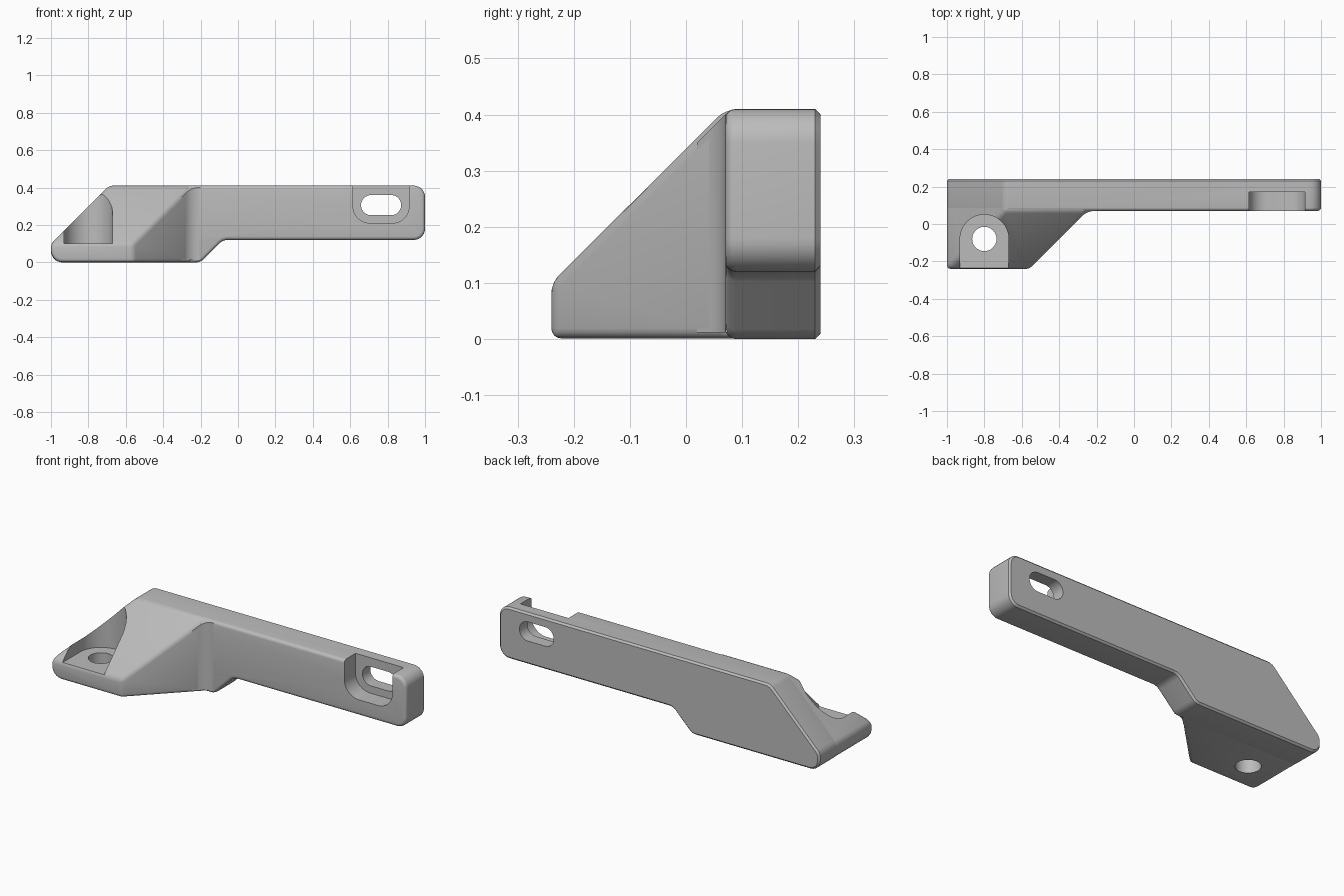
import bpy, bmesh, math
from mathutils import Vector

cube = bpy.data.objects.get("Cube")
if cube:
    bpy.data.objects.remove(cube, do_unlink=True)

grey = bpy.data.materials.new("plain grey")
grey.use_nodes = True
colour = (0.5, 0.5, 0.5, 1)
grey.diffuse_color = colour
grey.node_tree.nodes["Principled BSDF"].inputs["Base Color"].default_value = colour


def rounded(corners, steps=8):
    """Outline from (u, v, radius) corners, each replaced by a tangent arc."""
    out = []
    for i, (u, v, r) in enumerate(corners):
        p = Vector((u, v))
        if r == 0:
            out.append(p)
            continue
        a = (Vector(corners[i - 1][:2]) - p).normalized()
        b = (Vector(corners[(i + 1) % len(corners)][:2]) - p).normalized()
        half = a.angle(b) / 2
        centre = p + (a + b).normalized() * (r / math.sin(half))
        start = p + a * (r / math.tan(half)) - centre
        end = p + b * (r / math.tan(half)) - centre
        sweep = math.atan2(start.x * end.y - start.y * end.x, start.dot(end))
        for k in range(steps + 1):
            c, s = math.cos(sweep * k / steps), math.sin(sweep * k / steps)
            out.append(centre + Vector((start.x * c - start.y * s, start.x * s + start.y * c)))
    return out


def prism(outline, axis, low, high):
    """Closed solid from an outline extruded along y or z."""
    bm = bmesh.new()
    rings = []
    for d in (low, high):
        rings.append([bm.verts.new((p.x, d, p.y) if axis == "y" else (p.x, p.y, d))
                      for p in outline])
        bm.faces.new(rings[-1])
    n = len(outline)
    for i in range(n):
        j = (i + 1) % n
        bm.faces.new((rings[0][i], rings[0][j], rings[1][j], rings[1][i]))
    bmesh.ops.recalc_face_normals(bm, faces=bm.faces[:])
    return bm


def finish(name, bm):
    """Turn a bmesh into a linked object."""
    mesh = bpy.data.meshes.new(name)
    bm.to_mesh(mesh)
    bm.free()
    mesh.materials.append(grey)
    obj = bpy.data.objects.new(name, mesh)
    bpy.context.collection.objects.link(obj)
    return obj


def cut(target, bm):
    """Subtract a solid from a part."""
    tool = finish("cutter", bm)
    tool.hide_render = True
    bpy.context.view_layer.objects.active = target
    mod = target.modifiers.new("cut", "BOOLEAN")
    mod.object, mod.operation, mod.solver = tool, "DIFFERENCE", "EXACT"
    bpy.ops.object.modifier_apply(modifier=mod.name)
    bpy.data.objects.remove(tool, do_unlink=True)


def soften(bm, edges, offset, segments):
    bmesh.ops.bevel(bm, geom=edges, offset=offset, segments=segments, profile=0.5,
                    affect="EDGES", clamp_overlap=True)


# Back plate with the arm: rounded front rim, chamfered back rim
front, back = 0.07, 0.24
bm = prism(rounded([
    (-1, 0, 0.06), (-0.2, 0, 0.06), (-0.08, 0.12, 0.06), (1, 0.12, 0.06),
    (1, 0.41, 0.06), (-0.69, 0.41, 0.06), (-1, 0.1, 0.06)]), "y", front, back)
for depth, offset, segments in ((front, 0.018, 4), (back, 0.01, 1)):
    rim = [e for e in bm.edges if all(abs(v.co.y - depth) < 0.0001 for v in e.verts)]
    soften(bm, rim, offset, segments)
plate = finish("back_plate", bm)

# Arm recess open at the top, with its long slot
cut(plate, prism(rounded([
    (0.615, 0.6, 0), (0.615, 0.21, 0.09), (0.915, 0.21, 0.09), (0.915, 0.6, 0)], 12),
    "y", -0.1, 0.17))
cut(plate, prism(rounded([
    (0.658, 0.252, 0.0535), (0.872, 0.252, 0.0535),
    (0.872, 0.36, 0.0535), (0.658, 0.36, 0.0535)], 12), "y", 0.1, 0.4))

# Wedge foot: convex block with two sloping tops, set into the plate
left, base, top, inner = -0.999, 0.001, 0.409, 0.2
bm = bmesh.new()
corner = rounded([(left, 0.3, 0), (left, base, 0.06), (0, base, 0)])[1:-1]
points = [(p.x, y, p.y) for p in corner for y in (-0.24, inner)]
points += [(-0.56, -0.24, base), (-0.25, front, base), (-0.25, inner, base)]
points += [(left, -0.24, 0.1), (-0.56, -0.24, 0.1), (left, inner, 0.1)]
points += [(x, y, top) for x in (-0.69, -0.25) for y in (front, inner)]
bmesh.ops.convex_hull(bm, input=[bm.verts.new(p) for p in points])
bmesh.ops.dissolve_limit(bm, angle_limit=0.02, verts=bm.verts[:], edges=bm.edges[:])
bmesh.ops.recalc_face_normals(bm, faces=bm.faces[:])
soften(bm, [e for e in bm.edges if e.calc_face_angle(0) > 0.6], 0.018, 4)
foot = finish("wedge_foot", bm)

# Screw seat open to the front, with its hole
cut(foot, prism(rounded([
    (-0.93, -0.5, 0), (-0.67, -0.5, 0), (-0.67, 0.05, 0.1299), (-0.93, 0.05, 0.1299)], 16),
    "z", 0.1, 0.6))
cut(foot, prism([Vector((-0.8 + 0.065 * math.cos(k * math.tau / 40),
                         -0.08 + 0.065 * math.sin(k * math.tau / 40))) for k in range(40)],
                "z", -0.1, 0.3))

# Fillet where the foot meets the arm, its top following the slope
bm = prism(rounded([
    (-0.3, 0.02, 0), (-0.25, front, 0.1), (-0.2, front, 0),
    (-0.2, 0.074, 0), (-0.3, 0.074, 0)]), "z", 0.012, 0.4)
for v in bm.verts:
    if v.co.z > 0.2:
        v.co.z = v.co.y + 0.33
fillet = finish("inner_fillet", bm)

bpy.ops.object.select_all(action="DESELECT")
for part in (plate, foot, fillet):
    part.select_set(True)
bpy.context.view_layer.objects.active = plate
bpy.ops.object.shade_smooth_by_angle(angle=math.radians(30))
